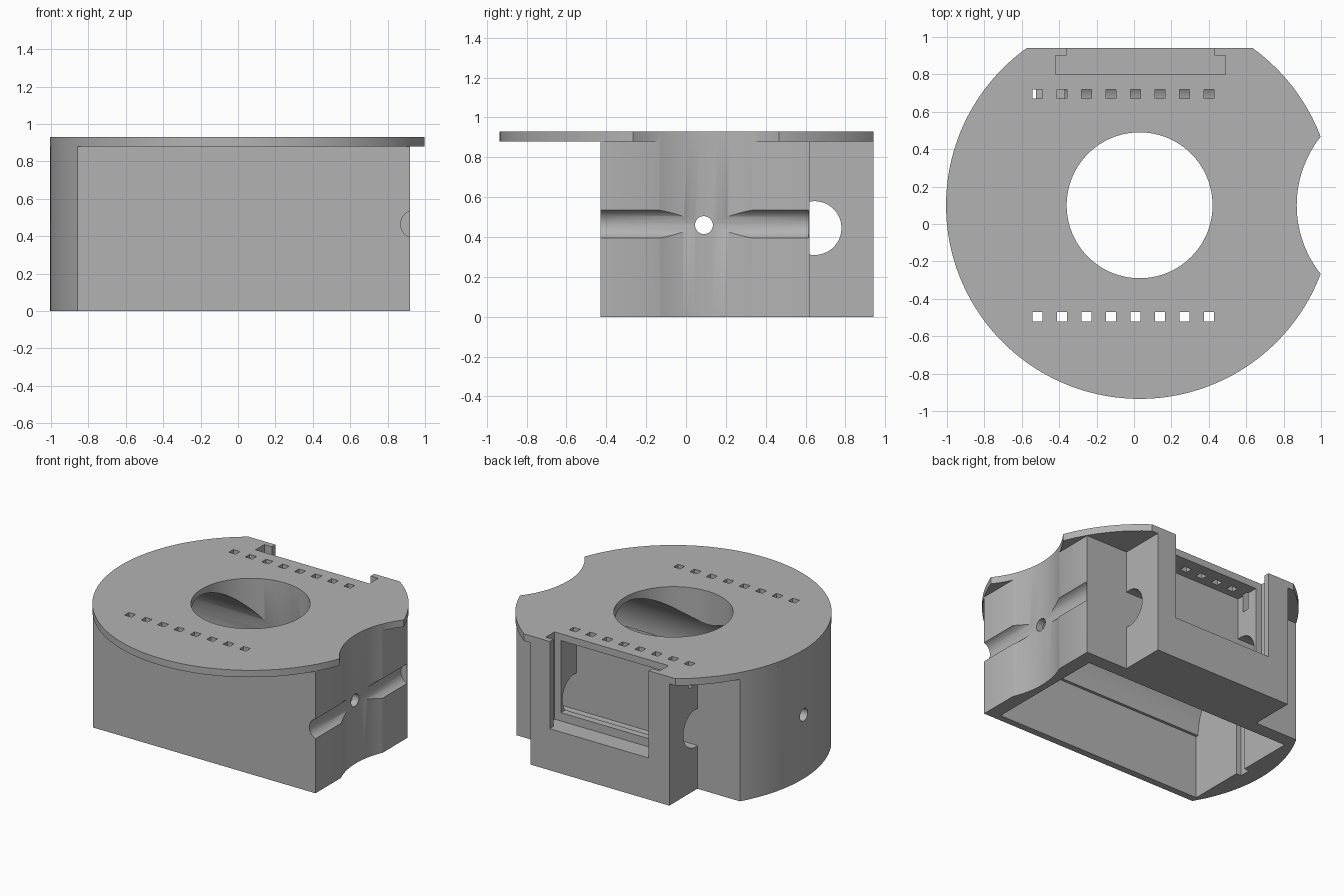
import bpy
import bmesh
from math import cos, sin, pi, sqrt, asin
from mathutils import Vector

old = bpy.data.objects.get("Cube")
if old:
    bpy.data.objects.remove(old, do_unlink=True)

CX, CY, R = 0.03, 0.10, 1.035        # outer cylinder of the housing
TOP, DECK = 0.93, 0.88               # upper and lower face of the plate
AXLE_Z = 0.46

grey = bpy.data.materials.new("plain_grey")
grey.use_nodes = True
tone = (0.45, 0.45, 0.45, 1)
grey.diffuse_color = tone
grey.node_tree.nodes["Principled BSDF"].inputs["Base Color"].default_value = tone


def arc(u, v, r, start, end, n):
    return [(u + r * cos(start + (end - start) * i / n),
             v + r * sin(start + (end - start) * i / n)) for i in range(n + 1)]


def circle(u, v, r, n=96):
    return arc(u, v, r, 0, 2 * pi, n)[:-1]


def rect(u0, u1, v0, v1):
    return [(u0, v0), (u1, v0), (u1, v1), (u0, v1)]


def prism(name, outline, axis, lo, hi):
    """Extrude a closed outline along an axis."""
    place = {"x": lambda u, v, w: (w, u, v),
             "y": lambda u, v, w: (u, w, v),
             "z": lambda u, v, w: (u, v, w)}[axis]
    bm = bmesh.new()
    face = bm.faces.new([bm.verts.new(place(u, v, lo)) for u, v in outline])
    top = bmesh.ops.extrude_face_region(bm, geom=[face])["geom"]
    bmesh.ops.translate(bm, vec=Vector(place(0, 0, hi - lo)),
                        verts=[g for g in top if isinstance(g, bmesh.types.BMVert)])
    bmesh.ops.recalc_face_normals(bm, faces=bm.faces)
    mesh = bpy.data.meshes.new(name)
    bm.to_mesh(mesh)
    bm.free()
    mesh.materials.append(grey)
    obj = bpy.data.objects.new(name, mesh)
    bpy.context.scene.collection.objects.link(obj)
    return obj


def combine(target, tool, operation):
    """Apply one boolean and discard the tool."""
    mod = target.modifiers.new(operation, "BOOLEAN")
    mod.operation, mod.object, mod.solver = operation, tool, "EXACT"
    bpy.context.view_layer.objects.active = target
    bpy.ops.object.modifier_apply(modifier=mod.name)
    bpy.data.objects.remove(tool, do_unlink=True)


def cut(target, *args):
    combine(target, prism("cutter", *args), "DIFFERENCE")


# Body: cylinder trimmed flat at the front, back and right
body = prism("housing", circle(CX, CY, R, 160), "z", 0, 0.9)
combine(body, prism("trim", rect(-1.2, 0.92, -0.43, 0.62), "z", -0.1, 1), "INTERSECT")

# Rear box that carries the sliding panel
combine(body, prism("rear_box", rect(-0.525, 0.585, 0.5, 0.94), "z", 0, 0.9), "UNION")

# Round top plate with a flat back edge
rear = asin((0.94 - CY) / R)
plate = prism("top_plate", arc(CX, CY, R, pi - rear, 2 * pi + rear, 160), "z", DECK, TOP)
combine(body, plate, "UNION")

# Round side notch and the horizontal groove crossing it
cut(body, circle(1.46, CY, 0.59, 128), "z", -0.1, 1.1)
cut(body, circle(0.945, AXLE_Z + 0.005, 0.075, 48), "y", -0.6, 0.615)

# Cylindrical chamber, open downwards through straight walls
cut(body, arc(CY - 0.03, AXLE_Z, 0.43, 0, pi, 64)
    + [(-0.38, AXLE_Z), (-0.38, -0.1), (0.52, -0.1), (0.52, AXLE_Z)], "x", -0.85, 0.82)
cut(body, rect(0.03, 0.11, -0.1, AXLE_Z), "x", -0.89, -0.8)

# Round opening in the top, and the shaft hole through both sides
cut(body, circle(CX, CY, 0.39, 128), "z", 0.5, 1.1)
cut(body, circle(0.09, AXLE_Z, 0.045, 32), "x", -1.2, 1.2)

# Rear pocket, panel slot and window
cut(body, rect(-0.37, 0.44, 0.62, 0.81), "z", 0.36, DECK)
cut(body, rect(-0.42, 0.49, 0.80, 0.90), "z", 0.30, 1.1)
cut(body, rect(-0.36, 0.43, 0.85, 1.0), "z", 0.30, 1.1)

# Half-round passages through the sides of the rear box
low = asin(0.025 / 0.135)
cut(body, arc(0.645, 0.445, 0.135, -pi / 2 - low, pi / 2 + low, 40), "x", -0.7, 0.7)

# Two rows of square pin holes
for row_y in (-0.495, 0.695):
    for i in range(8):
        x = -0.515 + 0.131 * i
        cut(body, rect(x - 0.027, x + 0.027, row_y - 0.025, row_y + 0.025), "z", 0.76, 1.1)

# Smooth curved walls, crisp edges
bpy.ops.object.select_all(action="DESELECT")
body.select_set(True)
bpy.context.view_layer.objects.active = body
bpy.ops.object.shade_smooth_by_angle(angle=pi / 6)
